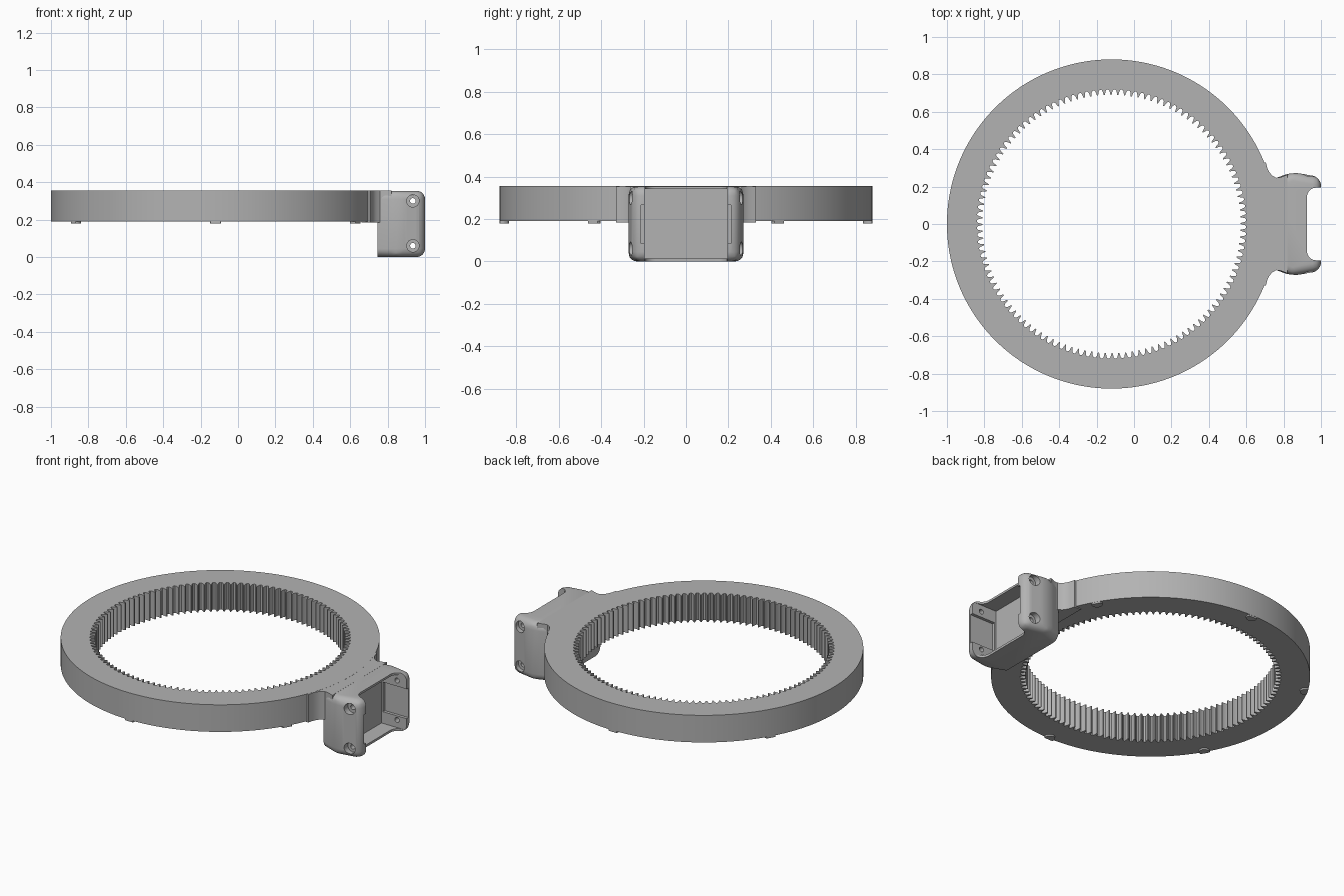
import bpy, bmesh, math
from mathutils import Matrix

cube = bpy.data.objects.get("Cube")
if cube:
    bpy.data.objects.remove(cube, do_unlink=True)

grey = bpy.data.materials.new("plain grey")
grey.use_nodes = True
COL = (0.45, 0.45, 0.45, 1)
grey.diffuse_color = COL
grey.node_tree.nodes["Principled BSDF"].inputs["Base Color"].default_value = COL

CX, R = -0.12, 0.88          # ring centre and outer radius
Z0, Z1 = 0.19, 0.355         # ring bottom and top


def make(name, bm, helper=False):
    bmesh.ops.recalc_face_normals(bm, faces=bm.faces[:])
    mesh = bpy.data.meshes.new(name)
    bm.to_mesh(mesh)
    bm.free()
    mesh.materials.append(grey)
    ob = bpy.data.objects.new(name, mesh)
    bpy.context.collection.objects.link(ob)
    ob.hide_render = helper
    return ob


def prism(pts, z0, z1):
    """Extrude a plan outline upward."""
    bm = bmesh.new()
    face = bm.faces.new([bm.verts.new((x, y, z0)) for x, y in pts])
    up = bmesh.ops.extrude_face_region(bm, geom=[face])["geom"]
    for v in up:
        if isinstance(v, bmesh.types.BMVert):
            v.co.z = z1
    return bm


def mirrored(half):
    return half + [(x, -y) for x, y in reversed(half)]


def smooth(ob, angle=30):
    bpy.ops.object.select_all(action="DESELECT")
    ob.select_set(True)
    bpy.context.view_layer.objects.active = ob
    bpy.ops.object.shade_smooth_by_angle(angle=math.radians(angle))


# Ring with internal gear teeth
TEETH = 120
tooth = [(0, 0.69), (0.15, 0.69), (0.3, 0.712), (0.45, 0.72), (0.7, 0.72), (0.85, 0.712)]
bm = bmesh.new()
loops = []
for i in range(TEETH):
    for frac, r in tooth:
        a = 2 * math.pi * (i + frac) / TEETH
        c, s = math.cos(a), math.sin(a)
        loops.append([bm.verts.new((CX + q * c, q * s, z))
                      for q, z in ((r, Z0), (R, Z0), (R, Z1), (r, Z1))])
for i, a in enumerate(loops):
    b = loops[(i + 1) % len(loops)]
    for k in range(4):
        m = (k + 1) % 4
        bm.faces.new((a[k], a[m], b[m], b[k]))
smooth(make("gear_ring", bm))

# Small feet under the rim, trimmed to the outer circle
for i in range(6):
    a = math.radians(30 + 60 * i)
    pts = []
    for k in range(24):
        t = 2 * math.pi * k / 24
        x = 0.866 * math.cos(a) + 0.03 * math.cos(t)
        y = 0.866 * math.sin(a) + 0.03 * math.sin(t)
        f = min(1, (R - 0.001) / math.hypot(x, y))
        pts.append((CX + x * f, y * f))
    make(f"rim_foot_{i + 1}", prism(pts, 0.18, 0.2))

# Neck blending the ring into the housing
neck = [(0.66, 0.33), (0.705, 0.33), (0.713, 0.3), (0.722, 0.28), (0.737, 0.26),
        (0.76, 0.247), (0.785, 0.25), (0.82, 0.264)]
smooth(make("neck", prism(mirrored(neck), 0.184, Z1 - 0.0004)))

# Housing: rounded block
bm = prism(mirrored([(0.745, 0.24), (0.845, 0.278), (1.0, 0.25)]), 0, Z1 - 0.0008)
edges = [e for e in bm.edges if max(v.co.x for v in e.verts) > 0.8]
bmesh.ops.bevel(bm, geom=edges, offset=0.045, segments=6, profile=0.5, affect="EDGES")
housing = make("housing", bm)


def cut(bm):
    cutter = make("cutter", bm, True)
    mod = housing.modifiers.new("cut", "BOOLEAN")
    mod.operation, mod.solver, mod.object = "DIFFERENCE", "EXACT", cutter
    bpy.context.view_layer.objects.active = housing
    bpy.ops.object.modifier_apply(modifier=mod.name)
    bpy.data.objects.remove(cutter, do_unlink=True)


def box(x0, half_y, z0, z1):
    return prism(mirrored([(x0, half_y), (1.1, half_y)]), z0, z1)


# Open cavity, recessed side walls, and the notch in roof and floor
cut(box(0.83, 0.195, 0.014, 0.341))
cut(box(0.84, 0.213, 0.085, 0.265))
notch = box(0.925, 0.1945, -0.1, 0.5)
corner = [e for e in notch.edges if all(v.co.x < 1 for v in e.verts)
          and abs(e.verts[0].co.z - e.verts[1].co.z) > 0.1]
bmesh.ops.bevel(notch, geom=corner, offset=0.05, segments=6, profile=0.5, affect="EDGES")
cut(notch)

# Counterbored screw holes in both ears
for side in (-1, 1):
    for z in (0.06, 0.3):
        for radius, y0 in ((0.033, 0.23), (0.015, 0.15)):
            bm = bmesh.new()
            place = (Matrix.Translation((0.935, side * (y0 + 0.1), z))
                     @ Matrix.Rotation(math.pi / 2, 4, "X"))
            bmesh.ops.create_cone(bm, cap_ends=True, segments=24, radius1=radius,
                                  radius2=radius, depth=0.2, matrix=place)
            cut(bm)
smooth(housing)
